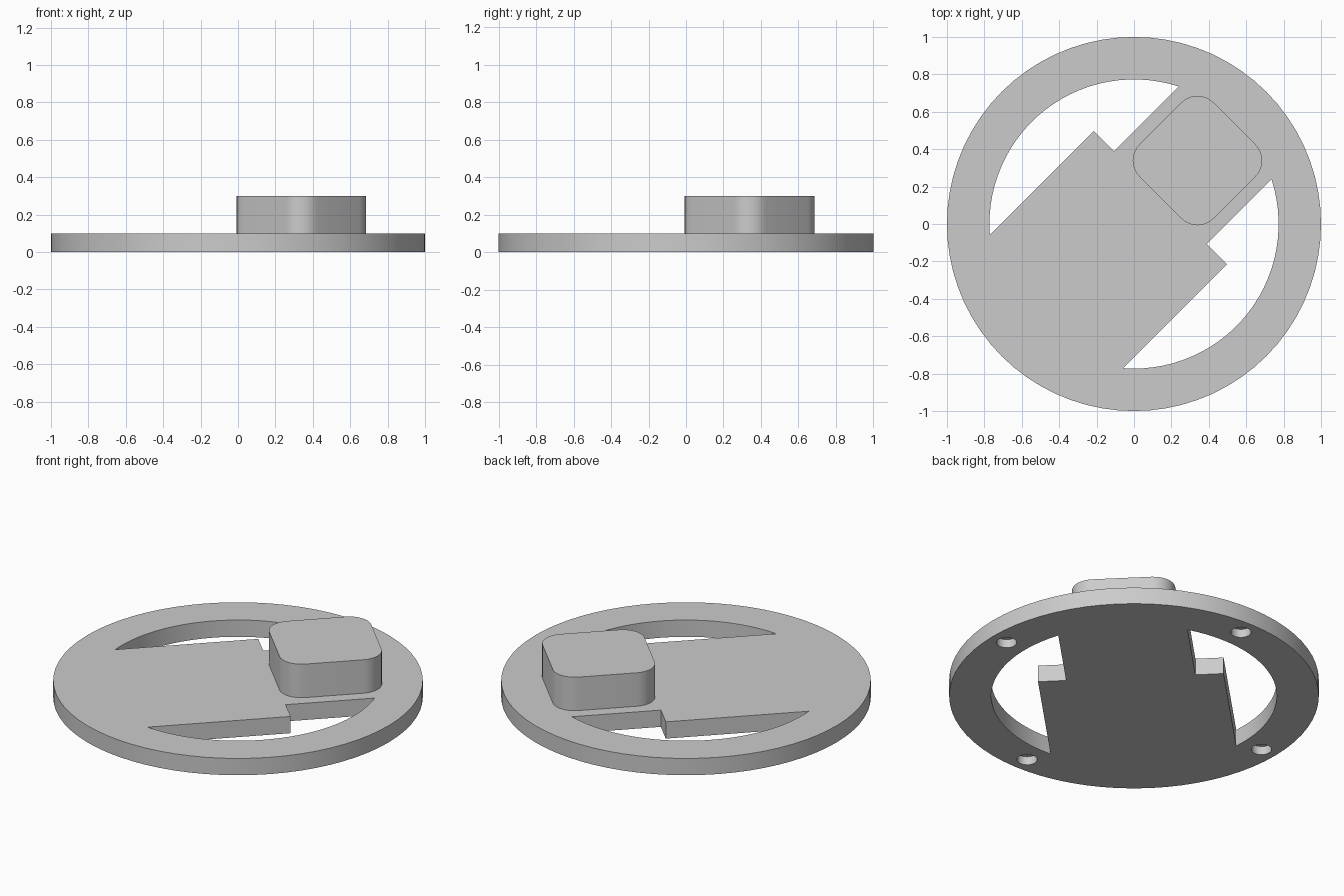
import bpy
import bmesh
from math import asin, cos, sin, pi, sqrt
from mathutils import Matrix

if "Cube" in bpy.data.objects:
    bpy.data.objects.remove(bpy.data.objects["Cube"])

THICK = 0.1        # plate thickness
INNER = 0.773      # inner radius of the rim
WIDE, NARROW = 0.504, 0.351   # half widths of the central web
STEP = 0.2         # where the web narrows

grey = bpy.data.materials.new("light_grey")
grey.use_nodes = True
colour = (0.6, 0.6, 0.6, 1)
grey.diffuse_color = colour
grey.node_tree.nodes["Principled BSDF"].inputs["Base Color"].default_value = colour


def arc(cx, cy, radius, start, end, steps):
    return [(cx + radius * cos(start + (end - start) * i / steps),
             cy + radius * sin(start + (end - start) * i / steps))
            for i in range(steps + 1)]


def circle(cx, cy, radius, steps):
    return arc(cx, cy, radius, 0, 2 * pi, steps)[:-1]


def prism(name, outline, bottom, top):
    """Extrude an outline drawn along the web axis, then turn it 45 degrees."""
    bm = bmesh.new()
    face = bm.faces.new([bm.verts.new((x, y, bottom)) for x, y in outline])
    made = bmesh.ops.extrude_face_region(bm, geom=[face])["geom"]
    verts = [v for v in made if isinstance(v, bmesh.types.BMVert)]
    bmesh.ops.translate(bm, verts=verts, vec=(0, 0, top - bottom))
    bmesh.ops.recalc_face_normals(bm, faces=bm.faces)
    bm.transform(Matrix.Rotation(pi / 4, 4, "Z"))
    mesh = bpy.data.meshes.new(name)
    bm.to_mesh(mesh)
    bm.free()
    mesh.materials.append(grey)
    obj = bpy.data.objects.new(name, mesh)
    bpy.context.collection.objects.link(obj)
    return obj


def select(obj):
    bpy.ops.object.select_all(action="DESELECT")
    obj.select_set(True)
    bpy.context.view_layer.objects.active = obj


def cut(target, cutter):
    cutter.hide_render = True
    mod = target.modifiers.new("cut", "BOOLEAN")
    mod.operation = "DIFFERENCE"
    mod.solver = "EXACT"
    mod.object = cutter
    select(target)
    bpy.ops.object.modifier_apply(modifier=mod.name)
    bpy.data.objects.remove(cutter)


# Round plate
plate = prism("round_plate", circle(0, 0, 1, 72), 0, THICK)

# Two stepped windows, mirrored across the web
window = arc(0, 0, INNER, asin(NARROW / INNER), pi - asin(WIDE / INNER), 28)
window += [(STEP, WIDE), (STEP, NARROW)]
for side in (1, -1):
    outline = [(x, y * side) for x, y in window]
    cut(plate, prism("window_cutter", outline, -0.1, THICK + 0.1))

# Four blind holes in the underside
for i in range(4):
    a = pi / 4 + i * pi / 2
    hole = circle(0.9 * cos(a), 0.9 * sin(a), 0.055, 24)
    cut(plate, prism("hole_cutter", hole, -0.1, THICK / 2))

# Raised block with rounded corners
half, radius = 0.28, 0.12
centre = STEP + half
outline = []
for i in range(4):
    a = pi / 4 + i * pi / 2
    reach = (half - radius) * sqrt(2)
    outline += arc(centre + reach * cos(a), reach * sin(a), radius,
                   a - pi / 4, a + pi / 4, 8)
block = prism("raised_block", outline, THICK, 0.3)

for obj in (plate, block):
    select(obj)
    bpy.ops.object.shade_smooth_by_angle(angle=pi / 6)
